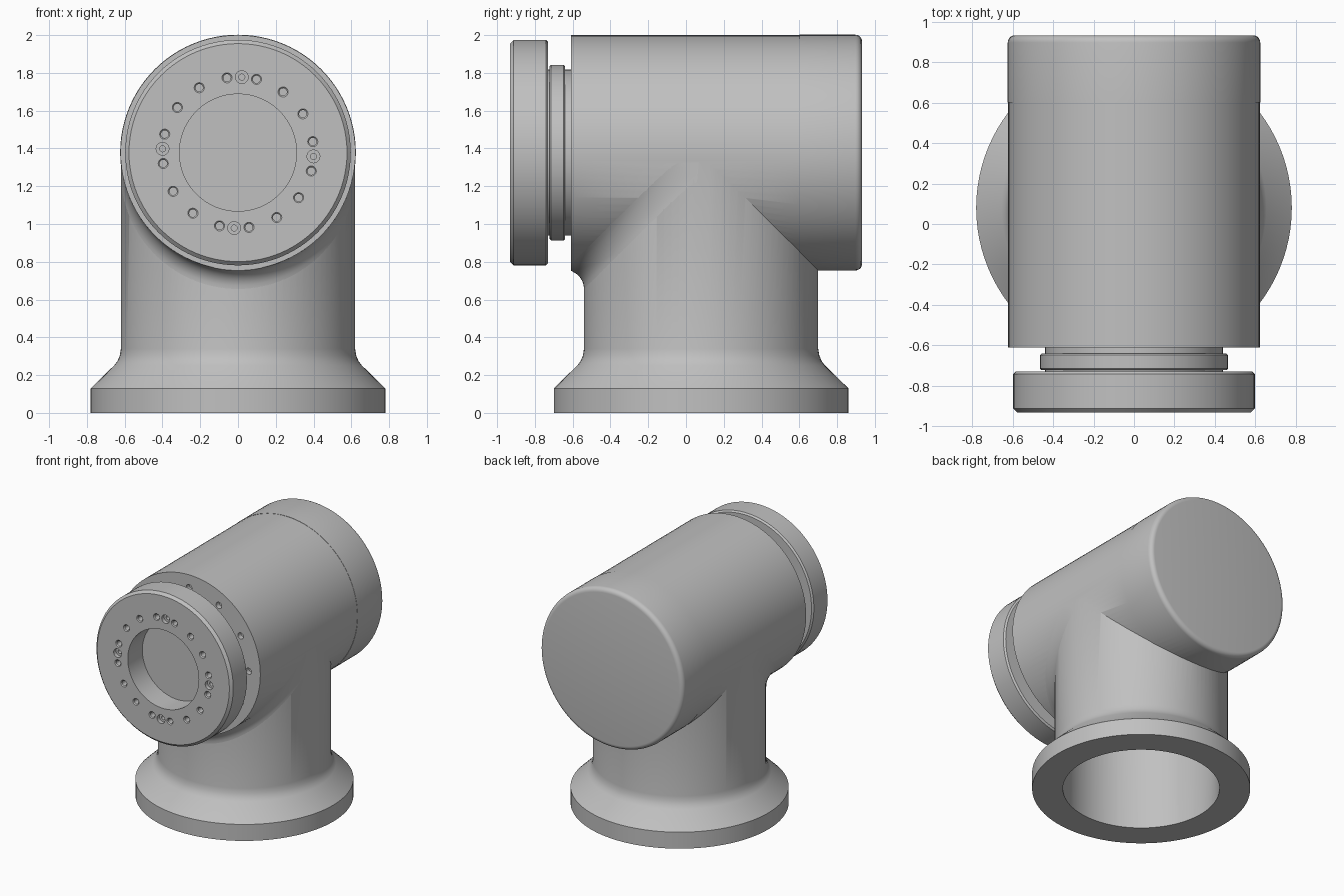
import bpy, bmesh
from math import sin, cos, pi, radians, sqrt

cube = bpy.data.objects.get("Cube")
if cube:
    bpy.data.objects.remove(cube, do_unlink=True)

grey = bpy.data.materials.new("cast_grey")
grey.use_nodes = True
COLOUR = (0.53, 0.53, 0.53, 1)
grey.diffuse_color = COLOUR
grey.node_tree.nodes["Principled BSDF"].inputs["Base Color"].default_value = COLOUR

AXIS_Z = 1.378    # height of the horizontal barrel
POST_Y = 0.08     # depth position of the upright post
BARREL_R, POST_R = 0.622, 0.62
FRONT = -0.61     # front end of the barrel
FACE = -0.932     # front of the flange


def lathe(bm, profile, axis, centre, segs=96):
    """Revolve a closed outline of (radius, position) about the y or z axis."""
    rings = []
    for i in range(segs):
        c, s = cos(2 * pi * i / segs), sin(2 * pi * i / segs)
        if axis == "z":
            ring = [(centre[0] + r * c, centre[1] + r * s, t) for r, t in profile]
        else:
            ring = [(centre[0] + r * c, t, centre[1] + r * s) for r, t in profile]
        rings.append([bm.verts.new(p) for p in ring])
    bridge(bm, rings + rings[:1])


def bridge(bm, rings):
    for a, b in zip(rings, rings[1:]):
        n = len(a)
        for j in range(n):
            bm.faces.new((a[j], a[(j + 1) % n], b[(j + 1) % n], b[j]))


def finish(bm, name):
    bmesh.ops.remove_doubles(bm, verts=bm.verts, dist=1e-5)
    bmesh.ops.dissolve_degenerate(bm, edges=bm.edges, dist=1e-6)
    bmesh.ops.recalc_face_normals(bm, faces=bm.faces)
    mesh = bpy.data.meshes.new(name)
    bm.to_mesh(mesh)
    bm.free()
    mesh.materials.append(grey)
    ob = bpy.data.objects.new(name, mesh)
    bpy.context.collection.objects.link(ob)
    return ob


def turned(name, profile, axis, centre):
    bm = bmesh.new()
    lathe(bm, profile, axis, centre)
    return finish(bm, name)


def select(ob):
    bpy.ops.object.select_all(action="DESELECT")
    ob.select_set(True)
    bpy.context.view_layer.objects.active = ob


def combine(ob, tool, operation):
    tool.hide_render = True
    mod = ob.modifiers.new("combine", "BOOLEAN")
    mod.operation, mod.object, mod.solver = operation, tool, "EXACT"
    select(ob)
    bpy.ops.object.modifier_apply(modifier=mod.name)
    bpy.data.objects.remove(tool, do_unlink=True)


def smooth(ob):
    select(ob)
    bpy.ops.object.shade_smooth_by_angle(angle=radians(30))


def hole_cutter(name, groups):
    """Each group: hole profile, circle radius, list of angles in degrees."""
    bm = bmesh.new()
    for profile, radius, angles in groups:
        for a in angles:
            a = radians(a)
            lathe(bm, profile, "y", (radius * cos(a), AXIS_Z + radius * sin(a)), 20)
    return finish(bm, name)


# Horizontal barrel with a rounded rear end cap
cap_r, back, edge = 0.624, 0.932, 0.035
corner = [(cap_r - edge + edge * cos(a * pi / 10), back - edge + edge * sin(a * pi / 10))
          for a in range(6)]
barrel = turned("barrel_body", [(0, FRONT), (BARREL_R, FRONT), (BARREL_R, 0.6),
                                (cap_r, 0.6)] + corner + [(0, back)], "y", (0, AXIS_Z))

# Upright post with a flared foot
post = turned("post", [(0, 0), (0.78, 0), (0.78, 0.13), (0.655, 0.252), (0.638, 0.275),
                       (0.626, 0.303), (POST_R, 0.34), (POST_R, AXIS_Z), (0, AXIS_Z)],
              "z", (0, POST_Y))
combine(barrel, post, "UNION")

# Hollow interior, open at the foot
post_bore = turned("post_bore", [(0, -0.1), (0.56, -0.1), (0.56, AXIS_Z), (0, AXIS_Z)],
                   "z", (0, POST_Y))
combine(barrel, post_bore, "DIFFERENCE")
barrel_bore = turned("barrel_bore", [(0, -0.54), (0.563, -0.54), (0.563, 0.86), (0, 0.86)],
                     "y", (0, AXIS_Z))
combine(barrel, barrel_bore, "DIFFERENCE")

# Ring of screw holes in the barrel's front rim
rim_hole = [(0, FRONT - 0.02), (0.025, FRONT - 0.02), (0.025, FRONT + 0.04), (0, FRONT + 0.04)]
combine(barrel, hole_cutter("rim_holes", [(rim_hole, 0.52, range(0, 360, 30))]), "DIFFERENCE")
smooth(barrel)

# Fillet where the front of the post meets the barrel
bm = bmesh.new()
SIZE, STEPS = 0.1, 60
rings = []
for i in range(STEPS + 1):
    a = radians(-88 + 176 * i / STEPS)
    x, y = POST_R * sin(a), POST_Y - POST_R * cos(a)
    z = AXIS_Z - sqrt(BARREL_R ** 2 - x ** 2)
    ring = [(x, y + 0.01, z + 0.01)]
    for k in range(9):
        t = k * pi / 16
        ring.append((x, max(y - SIZE * (1 - cos(t)), FRONT), z - SIZE * (1 - sin(t))))
    rings.append([bm.verts.new(p) for p in ring])
bridge(bm, rings)
bm.faces.new(rings[0])
bm.faces.new(rings[-1])
smooth(finish(bm, "post_fillet"))

# Output flange with stepped neck and central recess
flange = turned("output_flange", [
    (0, FRONT + 0.02), (0.44, FRONT + 0.02), (0.44, -0.64), (0.457, -0.64), (0.465, -0.648),
    (0.465, -0.714), (0.457, -0.722), (0.44, -0.722), (0.44, -0.73), (0.585, -0.73),
    (0.597, -0.742), (0.597, FACE + 0.02), (0.577, FACE), (0.31, FACE),
    (0.31, -0.75), (0, -0.75)], "y", (0, AXIS_Z))

# Bolt circle: chamfered small holes and four counterbored ones
small = [(0, FACE - 0.02), (0.027, FACE - 0.02), (0.027, FACE), (0.02, FACE + 0.007),
         (0.02, FACE + 0.08), (0, FACE + 0.08)]
large = [(0, FACE - 0.02), (0.034, FACE - 0.02), (0.034, FACE + 0.03), (0.016, FACE + 0.03),
         (0.016, FACE + 0.08), (0, FACE + 0.08)]
TURN = 87.1
bolts = hole_cutter("bolt_holes", [
    (small, 0.4, [TURN + 11.25 + 22.5 * i for i in range(16)]),
    (large, 0.4, [TURN + 90 * i for i in range(4)])])
combine(flange, bolts, "DIFFERENCE")
smooth(flange)
